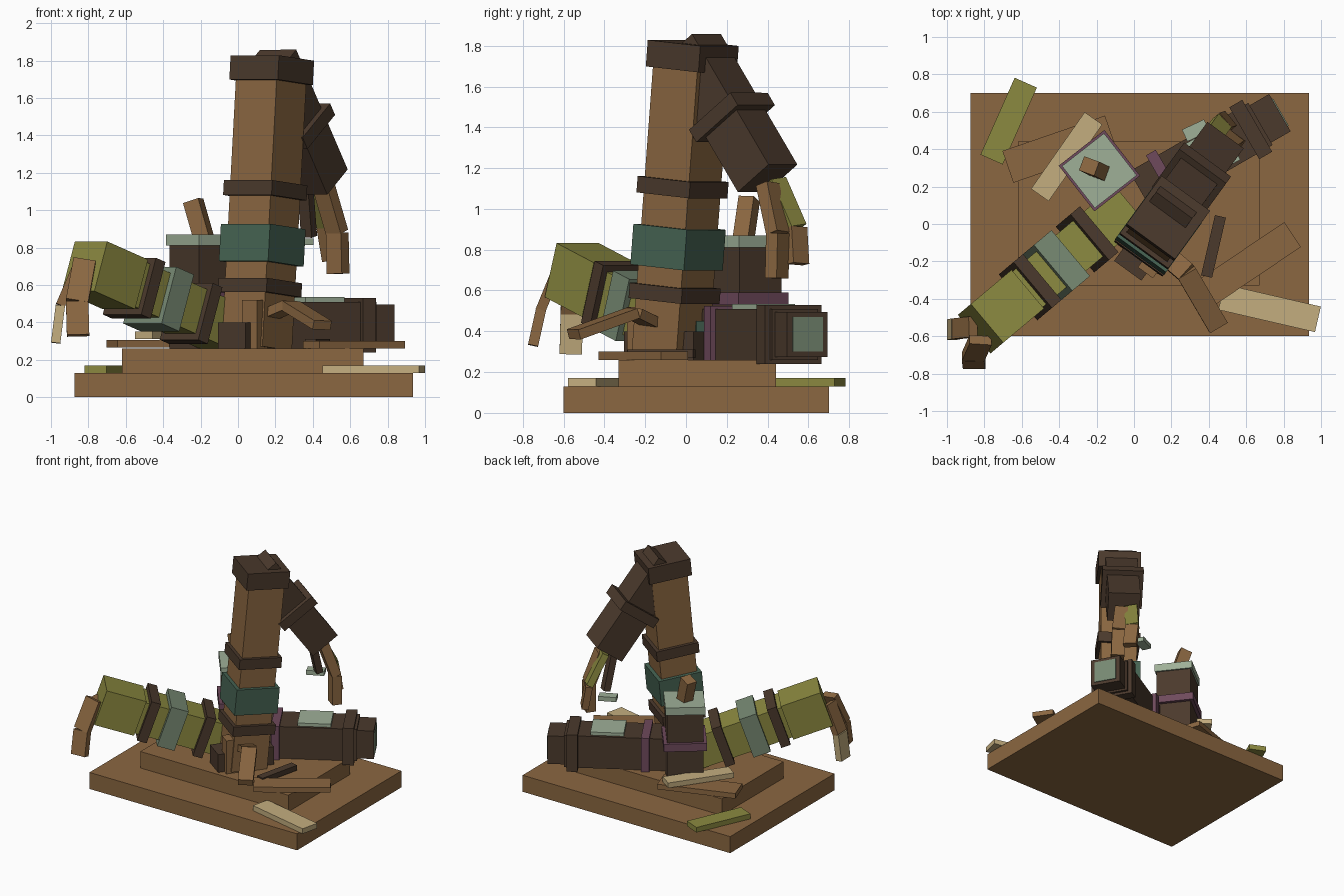
import bpy
import math
from mathutils import Matrix, Vector

default_cube = bpy.data.objects.get("Cube")
if default_cube:
    bpy.data.objects.remove(default_cube, do_unlink=True)


def make_material(name, red, green, blue):
    """Flat material from display-space values, stored as linear."""
    linear = [(channel / 255) ** 2.2 for channel in (red, green, blue)] + [1]
    material = bpy.data.materials.new(name)
    material.use_nodes = True
    material.diffuse_color = linear
    shader = material.node_tree.nodes["Principled BSDF"]
    shader.inputs["Base Color"].default_value = linear
    return material


brown = make_material("brown wood", 138, 103, 67)
dark = make_material("dark wood", 76, 60, 48)
olive = make_material("olive", 138, 136, 66)
cream = make_material("cream", 194, 172, 126)
pale = make_material("pale green", 157, 174, 150)
sage = make_material("sage green", 118, 136, 114)
teal = make_material("deep green", 72, 100, 84)
plum = make_material("plum", 110, 75, 92)


def add_box(name, material, size, matrix):
    """Box of the given size, placed by a matrix."""
    x, y, z = (side / 2 for side in size)
    corners = [(i * x, j * y, k * z) for i in (-1, 1) for j in (-1, 1) for k in (-1, 1)]
    faces = [(0, 1, 3, 2), (4, 6, 7, 5), (0, 4, 5, 1), (2, 3, 7, 6), (0, 2, 6, 4), (1, 5, 7, 3)]
    mesh = bpy.data.meshes.new(name)
    mesh.from_pydata(corners, [], faces)
    mesh.materials.append(material)
    part = bpy.data.objects.new(name, mesh)
    part.matrix_world = matrix
    bpy.context.collection.objects.link(part)
    return part


def block(name, material, size, centre, yaw=0):
    """Upright box turned about the vertical."""
    turn = Matrix.Rotation(math.radians(yaw), 4, "Z")
    return add_box(name, material, size, Matrix.Translation(centre) @ turn)


class Limb:
    """Straight axis that carries beams and bands; local x runs along it."""

    def __init__(self, start, end, heading):
        self.start = Vector(start)
        self.length = (Vector(end) - self.start).length
        along = (Vector(end) - self.start).normalized()
        angle = math.radians(heading)
        side = Vector((-math.sin(angle), math.cos(angle), 0))
        normal = along.cross(side).normalized()
        side = normal.cross(along)
        self.along = along
        self.frame = Matrix((along, side, normal)).transposed().to_4x4()

    def section(self, name, material, begin, finish, width, depth=None):
        middle = self.start + self.along * (begin + finish) / 2
        size = (finish - begin, width, depth or width)
        return add_box(name, material, size, Matrix.Translation(middle) @ self.frame)

    def whole(self, name, material, width, depth):
        return self.section(name, material, 0, self.length, width, depth)


def digit(name, points, materials, heading, width, depth=.05):
    """Jointed finger: one flat piece between each pair of points."""
    for index, material in enumerate(materials):
        piece = Limb(points[index], points[index + 1], heading)
        piece.whole(f"{name}_{index + 1}", material, width, depth)


# Stepped plinth
block("plinth_lower", brown, (1.81, 1.3, .13), (.03, .05, .065))
block("plinth_upper", brown, (1.29, .77, .13), (.025, .055, .195))

# Leaning column with collars
column = Limb((.1, -.08, .26), (.184, .036, 1.82), 54)
column.section("column_shaft", brown, 0, column.length - .05, .27)
column.section("column_lower_collar", dark, .29, .365, .32)
column.section("column_green_block", teal, .455, .655, .325)
column.section("column_middle_collar", dark, .81, .89, .32)
column.section("column_cap", dark, 1.43, 1.56, .32)

# Column foot
block("column_foot", dark, (.42, .18, .14), (.09, -.08, .33), 54)
block("column_foot_post", brown, (.1, .1, .26), (.09, -.22, .39), 54)
block("column_foot_chip", teal, (.1, .1, .06), (.12, .07, .42), 30)

# Drooping upper arm with its band
upper_arm = Limb((.16, .025, 1.79), (.435, .4, 1.15), 54)
upper_arm.whole("upper_arm_beam", dark, .24, .23)
upper_arm.section("upper_arm_band", dark, .385, .46, .31)

# Fingers of the drooping arm
digit("hand_front_finger", [(.46, .4, 1.12), (.53, .45, .88), (.535, .445, .66)],
      (brown, brown), 54, .1, .07)
digit("hand_back_finger", [(.4, .44, 1.14), (.47, .54, .91), (.5, .55, .73)],
      (olive, brown), 40, .1)
digit("hand_inner_finger", [(.36, .4, 1.12), (.38, .46, .86)], [dark], 54, .07)
block("hand_inner_tip", pale, (.13, .07, .035), (.33, .5, .83), 25)

# Rising striped arm
striped = Limb((-.82, -.56, .7), (-.054, .083, .36), 40)
striped.whole("striped_arm_beam", olive, .25, .25)
striped.section("striped_arm_end", olive, 0, .3, .27, .28)
striped.section("striped_arm_outer_band", dark, .33, .4, .32)
striped.section("striped_arm_sage_band", sage, .48, .61, .32)
striped.section("striped_arm_inner_band", dark, .75, .82, .32)

# Fingers of the striped arm
digit("striped_front_finger", [(-.82, -.62, .73), (-.86, -.71, .51), (-.855, -.75, .33)],
      (brown, brown), -90, .12)
digit("striped_side_finger", [(-.86, -.55, .7), (-.95, -.56, .49), (-.975, -.565, .29)],
      (brown, cream), 0, .11)

# Level dark arm
level = Limb((.04, .168, .385), (.78, .595, .385), 30)
end = level.length
level.section("level_arm_beam", dark, 0, end - .12, .26, .25)
level.section("level_arm_end", dark, end - .15, end, .23, .22)
level.section("level_arm_end_plate", sage, end, end + .006, .17, .17)
level.section("level_arm_band", dark, end - .22, end - .14, .32, .29)
level.section("level_arm_collar", plum, .12, .18, .32, .28)
block("level_arm_top_plate", pale, (.24, .22, .05), (.41, .38, .51), 30)

# Short stump with a peg
stump = (-.185, .285)
block("stump_body", dark, (.26, .26, .55), (*stump, .535), 38)
block("stump_collar", plum, (.31, .31, .06), (*stump, .56), 38)
block("stump_cap", pale, (.285, .285, .06), (*stump, .84), 38)
digit("stump_peg", [(-.18, .28, .84), (-.24, .31, 1.05)], [brown], -20, .08, .09)

# Bent branch beside the column
digit("bent_branch", [(.14, -.14, .43), (.28, -.26, .49), (.45, -.55, .385)],
      (brown, brown), -55, .11)

# Loose planks: material, length, width, centre, yaw
planks = {
    "plank_back_brown": (brown, .58, .18, (-.4, .4, .285), 19),
    "plank_back_cream": (cream, .5, .115, (-.36, .36, .33), 55),
    "plank_back_olive": (olive, .45, .13, (-.67, .55, .15), 66),
    "plank_front_cream": (cream, .53, .14, (.725, -.45, .15), -13),
    "plank_front_brown": (brown, .55, .16, (.62, -.21, .28), 34),
    "plank_front_dark": (dark, .33, .06, (.425, -.12, .29), 77),
}
for name, (material, length, width, centre, yaw) in planks.items():
    block(name, material, (length, width, .04), centre, yaw)
